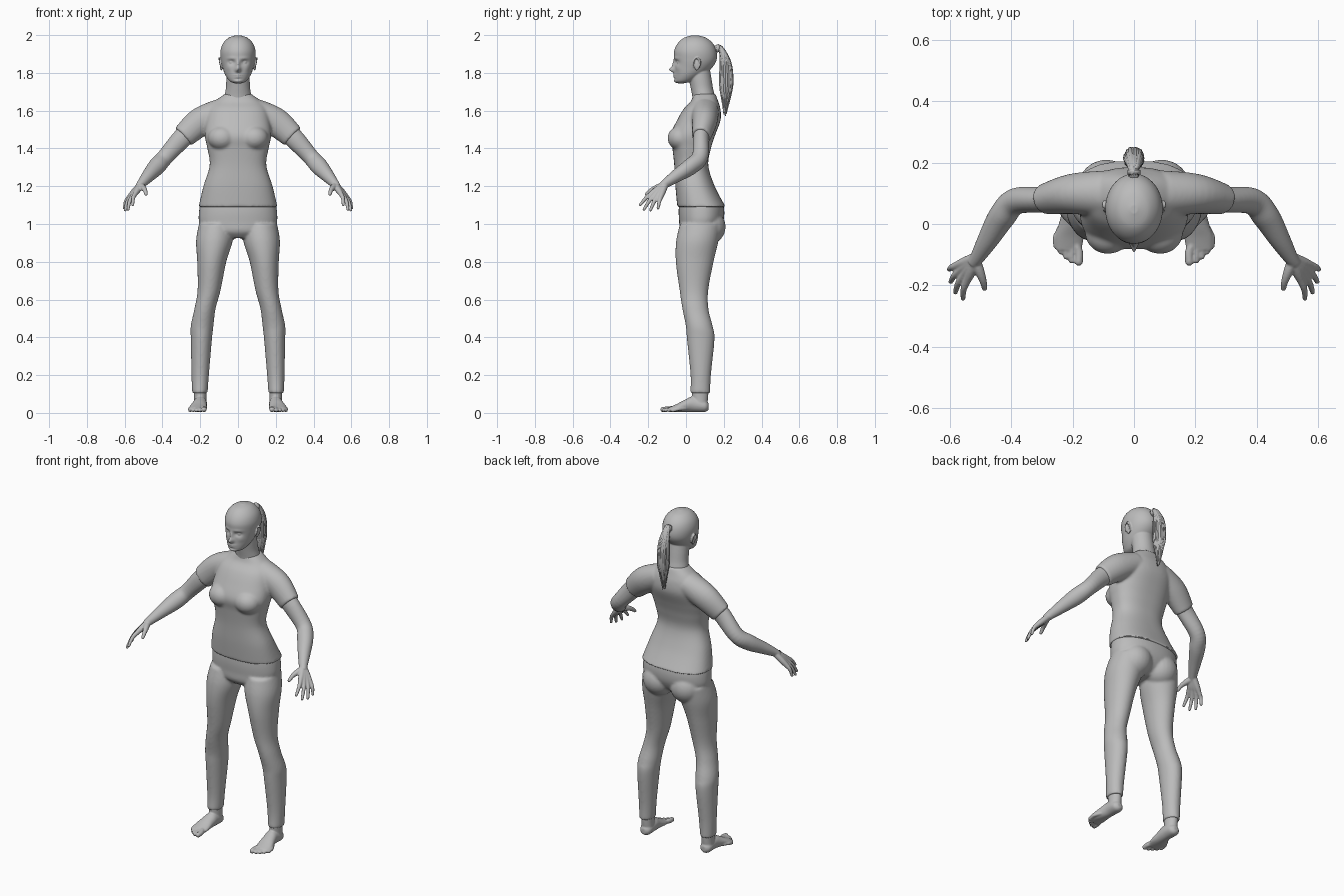
import bpy
import bmesh
import random
from math import sin, cos, tau, pi, exp, copysign
from mathutils import Vector, Matrix

if "Cube" in bpy.data.objects:
    bpy.data.objects.remove(bpy.data.objects["Cube"], do_unlink=True)

X, Y, Z = Vector((1, 0, 0)), Vector((0, 1, 0)), Vector((0, 0, 1))

grey = bpy.data.materials.new("plain grey")
grey.use_nodes = True
grey.diffuse_color = (0.5, 0.5, 0.5, 1)
grey.node_tree.nodes["Principled BSDF"].inputs["Base Color"].default_value = grey.diffuse_color


def spline(rows, steps):
    """Smoothly interpolate rows of numbers."""
    padded = [rows[0]] + list(rows) + [rows[-1]]
    out = []
    for a, b, c, d in zip(padded, padded[1:], padded[2:], padded[3:]):
        for k in range(steps):
            t = k / steps
            out.append([q + 0.5 * t * (r - p + t * (2 * p - 5 * q + 4 * r - s + t * (3 * (q - r) + s - p)))
                        for p, q, r, s in zip(a, b, c, d)])
    return out + [list(rows[-1])]


def loft(bm, rows, axes=None, power=2, segments=32, steps=6, mirror=False):
    """Skin rings given as (x, y, z, radius u, radius v); without axes the rings follow the path."""
    for side in ((1, -1) if mirror else (1,)):
        path = spline(rows, steps)
        points = [Vector((side * r[0], r[1], r[2])) for r in path]
        rings = []
        for i, (centre, row) in enumerate(zip(points, path)):
            if axes:
                u, v = axes
            else:
                along = points[min(i + 1, len(points) - 1)] - points[max(i - 1, 0)]
                u = along.cross(Y if abs(along.normalized().y) < 0.9 else X).normalized()
                v = along.cross(u).normalized()
            ring = []
            for k in range(segments):
                c, s = cos(tau * k / segments), sin(tau * k / segments)
                ring.append(bm.verts.new(
                    centre + u * row[3] * copysign(abs(c) ** (2 / power), c)
                    + v * row[4] * copysign(abs(s) ** (2 / power), s)))
            rings.append(ring)
        for low, high in zip(rings, rings[1:]):
            for k in range(segments):
                n = (k + 1) % segments
                bm.faces.new((low[k], low[n], high[n], high[k]))
        bm.faces.new(rings[0][::-1])
        bm.faces.new(rings[-1])


def ball(bm, centre, radii, mirror=False):
    for side in ((1, -1) if mirror else (1,)):
        place = Matrix.Translation((side * centre[0], centre[1], centre[2]))
        bmesh.ops.create_uvsphere(bm, u_segments=24, v_segments=16, radius=1,
                                  matrix=place @ Matrix.Diagonal((*radii, 1)))


def digit(bm, rows):
    """Mirrored finger or toe: round tube with a rounded tip."""
    loft(bm, [(*r, r[-1]) for r in rows], segments=16, mirror=True)
    ball(bm, rows[-1][:3], [rows[-1][-1]] * 3, mirror=True)


def finish(bm, name, voxel=0, smooth=0):
    """Make the object, fuse its overlapping pieces and smooth the joins."""
    bmesh.ops.recalc_face_normals(bm, faces=bm.faces)
    mesh = bpy.data.meshes.new(name)
    bm.to_mesh(mesh)
    bm.free()
    mesh.materials.append(grey)
    ob = bpy.data.objects.new(name, mesh)
    bpy.context.collection.objects.link(ob)
    bpy.ops.object.select_all(action="DESELECT")
    ob.select_set(True)
    bpy.context.view_layer.objects.active = ob
    if voxel:
        fuse = ob.modifiers.new("fuse", "REMESH")
        fuse.mode = "VOXEL"
        fuse.voxel_size = voxel
        relax = ob.modifiers.new("relax", "SMOOTH")
        relax.factor = 0.5
        relax.iterations = smooth
        for modifier in ("fuse", "relax"):
            bpy.ops.object.modifier_apply(modifier=modifier)
    bpy.ops.object.shade_smooth()


# Shirt: trunk, bust and short sleeves
bm = bmesh.new()
loft(bm, [(0, .082, 1.09, .209, .128), (0, .048, 1.2, .183, .104), (0, .028, 1.31, .15, .09),
          (0, .03, 1.4, .162, .102), (0, .036, 1.47, .176, .118), (0, .068, 1.55, .17, .115),
          (0, .085, 1.61, .155, .097), (0, .098, 1.65, .122, .072), (0, .098, 1.69, .068, .058)],
     (X, Y), power=2.4, segments=64)
ball(bm, (.085, -.028, 1.455), (.075, .07, .065), mirror=True)
loft(bm, [(.09, .1, 1.595, .07, .075), (.2, .098, 1.54, .076, .066), (.29, .08, 1.462, .063, .05)],
     mirror=True)
finish(bm, "shirt", .007, 9)

# Trousers: hips, seat and two legs
bm = bmesh.new()
loft(bm, [(0, .06, .925, .1, .06), (0, .068, .96, .18, .1), (0, .08, 1.01, .206, .116),
          (0, .082, 1.06, .207, .121), (0, .08, 1.11, .2, .117)], (X, Y), power=2.2, segments=64)
ball(bm, (.09, .115, .985), (.095, .095, .095), mirror=True)
loft(bm, [(.202, .075, .105, .041, .053), (.2, .078, .2, .046, .054), (.194, .078, .39, .056, .073),
          (.19, .07, .46, .06, .071), (.175, .05, .55, .056, .069), (.153, .042, .65, .061, .076),
          (.139, .046, .8, .077, .1), (.125, .06, .91, .097, .112), (.115, .078, 1, .092, .11)],
     (X, Y), mirror=True)
finish(bm, "trousers", .007, 6)

# Head: skull, then sculpted features as soft dents and bumps
bm = bmesh.new()
loft(bm, [(0, -.025, 1.745, .02, .018), (0, -.008, 1.757, .045, .05), (0, .018, 1.79, .068, .078),
          (0, .04, 1.83, .082, .1), (0, .05, 1.87, .091, .112), (0, .049, 1.915, .093, .112),
          (0, .049, 1.955, .08, .094), (0, .048, 1.985, .051, .06), (0, .048, 1.999, .012, .014)],
     (X, Y), segments=128, steps=10)
features = {  # x, z, spread x, spread z, push along y
    "nose tip": (0, 1.817, .013, .014, -.03),
    "nose bridge": (0, 1.845, .01, .022, -.012),
    "eye socket": (.034, 1.856, .018, .012, .012),
    "brow": (.034, 1.877, .026, .008, -.004),
    "cheek": (.05, 1.825, .016, .016, -.004),
    "lips": (0, 1.783, .022, .011, -.01),
    "mouth line": (0, 1.782, .024, .003, .006),
    "lip fold": (0, 1.768, .02, .005, .004),
    "chin": (0, 1.755, .022, .01, -.007),
}
for v in bm.verts:
    if v.co.y < .02:
        v.co.y += sum(push * exp(-((abs(v.co.x) - x) / sx) ** 2 - ((v.co.z - z) / sz) ** 2)
                      for x, z, sx, sz, push in features.values())
ball(bm, (.034, -.034, 1.856), (.014, .014, .011), mirror=True)
# Ears: rim around a thin inner shell
rim = [(.093 + .006 * sin(a), .058 - .017 * cos(a), 1.848 + .03 * sin(a), .006, .006)
       for a in (k * pi / 5 - .5 for k in range(8))]
loft(bm, rim, (X, Vector((0, .7, .7))), segments=12, mirror=True)
ball(bm, (.088, .058, 1.842), (.008, .014, .03), mirror=True)
# Neck
loft(bm, [(0, .1, 1.6, .075, .06), (0, .094, 1.67, .072, .06), (0, .084, 1.72, .064, .059),
          (0, .075, 1.77, .062, .06), (0, .065, 1.83, .06, .06)], (X, Y))
finish(bm, "head_and_neck", .0038, 2)

# Arms and hands
bm = bmesh.new()
loft(bm, [(.2, .095, 1.54, .052, .045), (.29, .08, 1.46, .053, .042), (.385, .074, 1.355, .044, .043),
          (.43, .025, 1.305, .046, .043), (.475, -.05, 1.255, .035, .034),
          (.508, -.105, 1.217, .025, .024), (.525, -.128, 1.198, .02, .02)], mirror=True)
wrist = Vector((.51, -.108, 1.214))
index_knuckle, little_knuckle = Vector((.542, -.18, 1.163)), Vector((.575, -.134, 1.143))
tips = [(.557, -.242, 1.102), (.582, -.222, 1.078), (.597, -.188, 1.074), (.602, -.148, 1.084)]
for i, tip in enumerate(tips):
    knuckle = index_knuckle.lerp(little_knuckle, i / 3)
    middle = knuckle.lerp(Vector(tip), .5) + Vector((.005, 0, .006))
    start = wrist.lerp(knuckle, .1)
    digit(bm, [(*start, .018), (*start.lerp(knuckle, .6), .017), (*knuckle, .0135),
               (*middle, .0105), (*tip, .008)])
digit(bm, [(.516, -.122, 1.203, .018), (.503, -.155, 1.192, .016),
           (.492, -.185, 1.178, .012), (.487, -.209, 1.158, .009)])
finish(bm, "arms_and_hands", .004, 2)

# Feet: ankle, sole and toes
bm = bmesh.new()
loft(bm, [(.2, .075, .03, .034, .036), (.2, .075, .08, .033, .042), (.202, .075, .16, .036, .046)],
     (X, Y), mirror=True)
loft(bm, [(.2, .12, .034, .014, .016), (.2, .1, .036, .033, .031), (.2, .04, .046, .036, .041),
          (.205, 0, .039, .04, .034), (.211, -.045, .027, .047, .022), (.213, -.085, .018, .042, .013)],
     (X, Z), mirror=True)
toes = [(.18, -.122, .014), (.203, -.118, .0105), (.221, -.106, .01), (.238, -.09, .01), (.253, -.07, .0105)]
for x, y, r in toes:
    digit(bm, [(x * .5 + .105, y + .07, .025, r), (x, y + .03, .021, r), (x, y, r + .004, r)])
finish(bm, "feet", .0045, 2)

# Ponytail: a core with loose tapering locks around it
random.seed(4)
bm = bmesh.new()
loft(bm, [(0, .14, 1.92, .014, .014), (0, .178, 1.932, .014, .014), (0, .203, 1.88, .022, .024),
          (0, .212, 1.79, .026, .032), (0, .212, 1.7, .02, .026), (0, .203, 1.58, .004, .005)],
     segments=16)
for k in range(22):
    a = tau * k / 22
    sx, sy = .028 * cos(a), .03 * sin(a)
    end = random.uniform(1.565, 1.66)
    lock = random.uniform(.006, .009)
    loft(bm, [(sx * .3, .145, 1.92 + sy * .3, lock, lock), (sx * .4, .18, 1.932 + sy * .3, lock, lock),
              (sx * .85, .207 + sy * .7, 1.87, lock, lock), (sx, .214 + sy, 1.79, lock, lock),
              (sx * .8, .213 + sy * .9, 1.71, lock, lock),
              (sx * .3, .204 + sy * .3, end, .0015, .0015)], segments=8)
finish(bm, "ponytail")

# Hair tie
bm = bmesh.new()
loft(bm, [(0, .162, 1.928, .021, .021), (0, .176, 1.932, .021, .021)], (X, Z), segments=24, steps=2)
finish(bm, "hair_tie")
